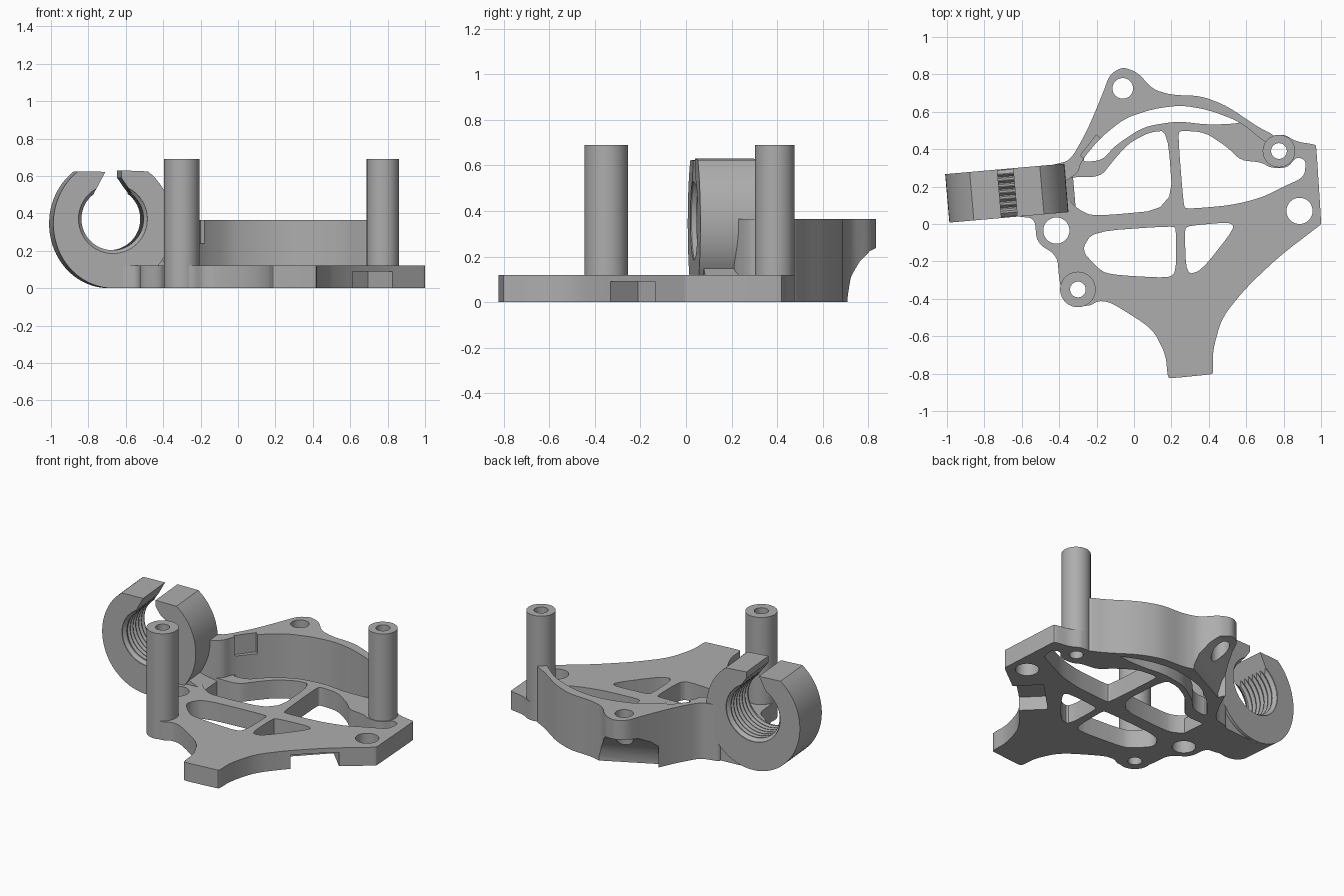
import bpy, bmesh
from math import cos, sin, pi, radians
from mathutils import Matrix

cube = bpy.data.objects.get("Cube")
if cube:
    bpy.data.objects.remove(cube, do_unlink=True)

grey = bpy.data.materials.new("matte grey")
grey.use_nodes = True
colour = (0.42, 0.42, 0.42, 1)
grey.diffuse_color = colour
grey.node_tree.nodes["Principled BSDF"].inputs["Base Color"].default_value = colour


def make(name, verts, faces, matrix=None):
    mesh = bpy.data.meshes.new(name)
    mesh.from_pydata(verts, [], faces)
    if matrix:
        mesh.transform(matrix)
    bm = bmesh.new()
    bm.from_mesh(mesh)
    bmesh.ops.recalc_face_normals(bm, faces=bm.faces)
    bm.to_mesh(mesh)
    bm.free()
    mesh.materials.append(grey)
    obj = bpy.data.objects.new(name, mesh)
    bpy.context.collection.objects.link(obj)
    return obj


def soften(pts, rounds=2):
    """Round the corners of a closed outline by corner cutting."""
    for _ in range(rounds):
        out = []
        for (ax, ay), (bx, by) in zip(pts, pts[1:] + pts[:1]):
            out += [(ax * .8 + bx * .2, ay * .8 + by * .2),
                    (ax * .2 + bx * .8, ay * .2 + by * .8)]
        pts = out
    return pts


def prism(name, pts, low, high, matrix=None):
    n = len(pts)
    verts = [(x, y, z) for z in (low, high) for x, y in pts]
    faces = [list(range(n)), list(range(n, 2 * n))]
    faces += [(i, (i + 1) % n, n + (i + 1) % n, n + i) for i in range(n)]
    return make(name, verts, faces, matrix)


def lathe(name, profile, matrix, sides=48):
    """Revolve (radius, height) pairs about z, with capped ends."""
    rows = len(profile)
    verts = [(r * cos(2 * pi * k / sides), r * sin(2 * pi * k / sides), h)
             for r, h in profile for k in range(sides)]
    faces = [list(range(sides)), list(range((rows - 1) * sides, rows * sides))]
    for j in range(rows - 1):
        for k in range(sides):
            a, b = j * sides + k, j * sides + (k + 1) % sides
            faces.append((a, b, b + sides, a + sides))
    return make(name, verts, faces, matrix)


def rod(name, x, y, radius, low, high):
    return lathe(name, [(radius, low), (radius, high)], Matrix.Translation((x, y, 0)))


def cut(target, cutters):
    for c in cutters:
        c.hide_render = True
        mod = target.modifiers.new("cut", 'BOOLEAN')
        mod.operation, mod.solver, mod.object = 'DIFFERENCE', 'EXACT', c
    bpy.context.view_layer.update()
    graph = bpy.context.evaluated_depsgraph_get()
    mesh = bpy.data.meshes.new_from_object(target.evaluated_get(graph))
    target.modifiers.clear()
    target.data = mesh
    for c in cutters:
        bpy.data.objects.remove(c, do_unlink=True)


THICK, WALL_TOP, POST_TOP = .12, .365, .69
posts = {"left": (.775, .39, .087), "right": (-.3, -.35, .095)}

# Base plate
outline = [(.18, -.82), (.2, -.825), (.4, -.805), (.425, -.8), (.42, -.68), (.47, -.5),
           (.6, -.34), (.78, -.17), (.99, -.01), (1, 0), (1, .02), (.975, .41),
           (.97, .425), (.87, .44), (.8, .48), (.74, .465), (.57, .56), (.4, .65),
           (.25, .68), (.08, .66), (-.08, .57), (-.2, .5), (-.35, .32), (-.4, .3),
           (-.64, .28), (-.66, .27), (-.64, .05), (-.62, .04), (-.53, .03),
           (-.52, -.1), (-.41, -.17), (-.4, -.3), (-.37, -.43), (-.24, -.44),
           (-.19, -.41), (-.12, -.42), (.1, -.56), (.17, -.7)]
plate = prism("base_plate", soften(outline), 0, THICK)

# Lightening windows and the curved slot in front of the wall
windows = [
    [(-.37, .25), (-.18, .25), (-.11, .34), (-.03, .43), (.08, .49), (.18, .5),
     (.21, .08), (-.22, .04), (-.3, .08), (-.37, .15)],
    [(.235, .48), (.25, .5), (.38, .49), (.5, .41), (.57, .34), (.68, .33), (.73, .3),
     (.82, .3), (.87, .36), (.92, .34), (.91, .25), (.8, .2), (.68, .14),
     (.52, .1), (.28, .08), (.265, .1)],
    [(-.22, -.04), (.21, -.01), (.225, -.03), (.225, -.25), (.19, -.29),
     (-.14, -.27), (-.2, -.23), (-.28, -.14)],
    [(.27, -.03), (.29, -.01), (.51, .01), (.54, -.02), (.36, -.25), (.28, -.27)],
    [(-.29, .33), (-.18, .46), (-.05, .565), (.1, .615), (.25, .635), (.4, .61),
     (.6, .54), (.4, .53), (.23, .55), (.05, .52), (-.1, .42), (-.17, .34)],
]
cutters = [prism("window_cutter", soften(w), -.1, .2) for w in windows]
cutters += [rod("screw_cutter", x, y, .07, -.1, .2) for x, y in ((-.415, -.035), (.885, .07))]
cutters += [rod("bore_cutter", x, y, .042, -.1, .2) for x, y, r in posts.values()]
# Underside channel on the front left edge
channel = Matrix.Translation((.72, -.235, 0)) @ Matrix.Rotation(radians(45), 4, 'Z')
cutters.append(prism("channel_cutter", [(-.145, -.15), (.145, -.15), (.145, .18), (-.145, .18)],
                     -.1, .09, channel))
cut(plate, cutters)

# Curved rear wall with its screw lug
wall_outline = [(.76, .47), (.66, .52), (.5, .63), (.36, .685), (.2, .69), (.1, .72),
                (.02, .81), (-.06, .84), (-.13, .8), (-.17, .69), (-.25, .5),
                (-.34, .34), (-.42, .32), (-.46, .31), (-.46, .21), (-.4, .21),
                (-.3, .27), (-.28, .34), (-.18, .46), (-.05, .565), (.1, .615),
                (.25, .635), (.4, .61), (.57, .545), (.72, .42)]
wall = prism("rear_wall", soften(wall_outline), 0, WALL_TOP)
# Hollow below the lug: local x runs outwards, extrusion runs along the wall
lug_dir = Matrix.Translation((.25, .12, 0)) @ Matrix.Rotation(radians(117), 4, 'Z')
hollow = [(.575, -.05), (.58, .03), (.605, .11), (.66, .18), (.72, .225), (.9, .27), (.9, -.05)]
recess = Matrix.Translation((-.225, .405, 0)) @ Matrix.Rotation(radians(52), 4, 'Z')
cut(wall, [
    prism("hollow_cutter", hollow, -.2, .2, lug_dir @ Matrix.Rotation(pi / 2, 4, 'X')),
    rod("lug_cutter", -.06, .725, .055, -.1, .5),
    prism("recess_cutter", [(-.07, -.05), (.07, -.05), (.07, .025), (-.07, .025)], .24, .5, recess),
])

# Hollow posts
for side, (x, y, r) in posts.items():
    post = rod(side + "_post", x, y, r, 0, POST_TOP)
    cut(post, [rod("bore_cutter", x, y, .042, -.1, .8)])

# Open clamp with a ribbed bore
clamp_frame = (Matrix.Translation((-.68, .165, 0)) @ Matrix.Rotation(radians(5), 4, 'Z')
               @ Matrix.Rotation(pi / 2, 4, 'X'))
start, steps = radians(54), 56
ring = []
for i in range(steps + 1):
    a = start - (pi + 2 * start) * i / steps
    ring.append((.32 * cos(a), .345 + .345 * sin(a)))
ring += [(-.04, .622), (-.1, .51), (-.06, .42), (.06, .42), (.1, .51), (.045, .59), (.045, .63)]
clamp = prism("open_clamp", ring, -.13, .13, clamp_frame)
ribs = [(.185, -.15), (.185, -.125), (.167, -.105)]
for i in range(6):
    h = -.1 + i * .033
    ribs += [(.167, h), (.186, h + .011), (.186, h + .018), (.167, h + .029)]
ribs += [(.167, .105), (.185, .125), (.185, .15)]
cut(clamp, [lathe("ribbed_cutter", ribs, clamp_frame @ Matrix.Translation((0, .37, 0)), 56)])

# Web joining clamp and plate
prism("clamp_web", [(-.03, 0), (.36, 0), (.36, .1), (.24, .16), (.1, .15), (-.03, .05)],
      -.11, .11, clamp_frame)

# Smooth curved faces, keep hard edges
bpy.ops.object.select_all(action='DESELECT')
for obj in bpy.context.collection.objects:
    if obj.type == 'MESH':
        obj.select_set(True)
        bpy.context.view_layer.objects.active = obj
bpy.ops.object.shade_smooth_by_angle(angle=radians(30))
